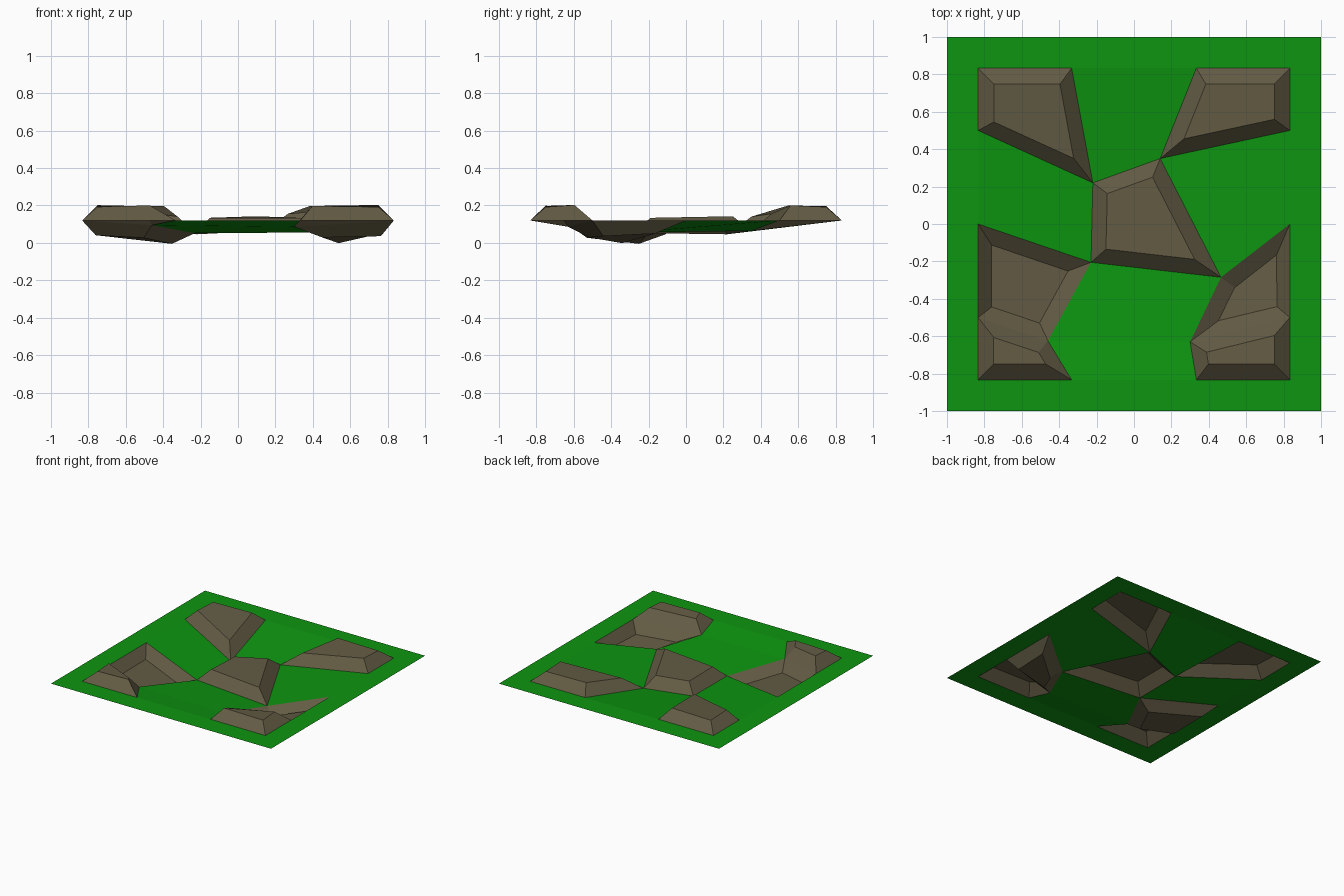
import bpy, bmesh
from mathutils import Vector

if "Cube" in bpy.data.objects:
    bpy.data.objects.remove(bpy.data.objects["Cube"])

RIM = 0.12      # height of the flat border
A = 5 / 6       # half width of the uneven field
B = 1 / 3

# Uneven field: 5 rows (back to front) of 4 points, left to right
field = [
    [(-A, A, RIM), (-B, A, RIM), (B, A, RIM), (A, A, RIM)],
    [(-A, .5, RIM), (-.22, .22, .046), (.14, .35, .064), (A, .5, RIM)],
    [(-A, 0, RIM), (-.23, -.205, .052), (.465, -.285, .056), (A, 0, RIM)],
    [(-A, -.5, RIM), (-.46, -.625, .095), (.30, -.63, .086), (A, -.5, RIM)],
    [(-A, -A, RIM), (-B, -A, RIM), (B, -A, RIM), (A, -A, RIM)],
]

# Cells that are rock: (row, column) -> name, extrusion depth
rocks = {
    (0, 0): ("rock_back_left", .08), (0, 2): ("rock_back_right", .08),
    (1, 1): ("rock_centre", .08),
    (2, 0): ("hollow_left", -.07), (2, 2): ("hollow_right", -.07),
    (3, 0): ("rock_front_left", .08), (3, 2): ("rock_front_right", .08),
}


def material(name, rgb):
    m = bpy.data.materials.new(name)
    m.diffuse_color = (*rgb, 1)
    m.use_nodes = True
    m.node_tree.nodes["Principled BSDF"].inputs["Base Color"].default_value = m.diffuse_color
    return m


green = material("grass_green", (.004, .30, .005))
brown = material("rock_brown", (.124, .105, .058))


def finish(bm, name, mat):
    me = bpy.data.meshes.new(name)
    bm.to_mesh(me)
    bm.free()
    me.materials.append(mat)
    bpy.context.collection.objects.link(bpy.data.objects.new(name, me))


def cell(r, c):
    return [field[r + 1][c], field[r + 1][c + 1], field[r][c + 1], field[r][c]]


def add_face(bm, pts):
    return bm.faces.new([bm.verts.new(p) for p in pts])


# Rocks and hollows: one inset and pushed quad each, open underneath
for (r, c), (name, depth) in rocks.items():
    bm = bmesh.new()
    f = add_face(bm, cell(r, c))
    bm.normal_update()
    bmesh.ops.inset_individual(bm, faces=[f], thickness=.08, depth=depth,
                               use_even_offset=True)
    # pushed straight tops stay level with the grid of the scene
    finish(bm, name, brown)

# Ground: grassy cells between the rocks plus the flat border
bm = bmesh.new()
for r in range(4):
    for c in range(3):
        if (r, c) not in rocks:
            add_face(bm, cell(r, c))
for sx, sy in ((1, 0), (0, 1), (-1, 0), (0, -1)):
    def corner(d, s):
        return (sx * d - sy * s * d, sy * d + sx * s * d, RIM)
    add_face(bm, [corner(A, -1), corner(1, -1), corner(1, 1), corner(A, 1)])
bmesh.ops.remove_doubles(bm, verts=bm.verts, dist=1e-4)
finish(bm, "ground", green)
